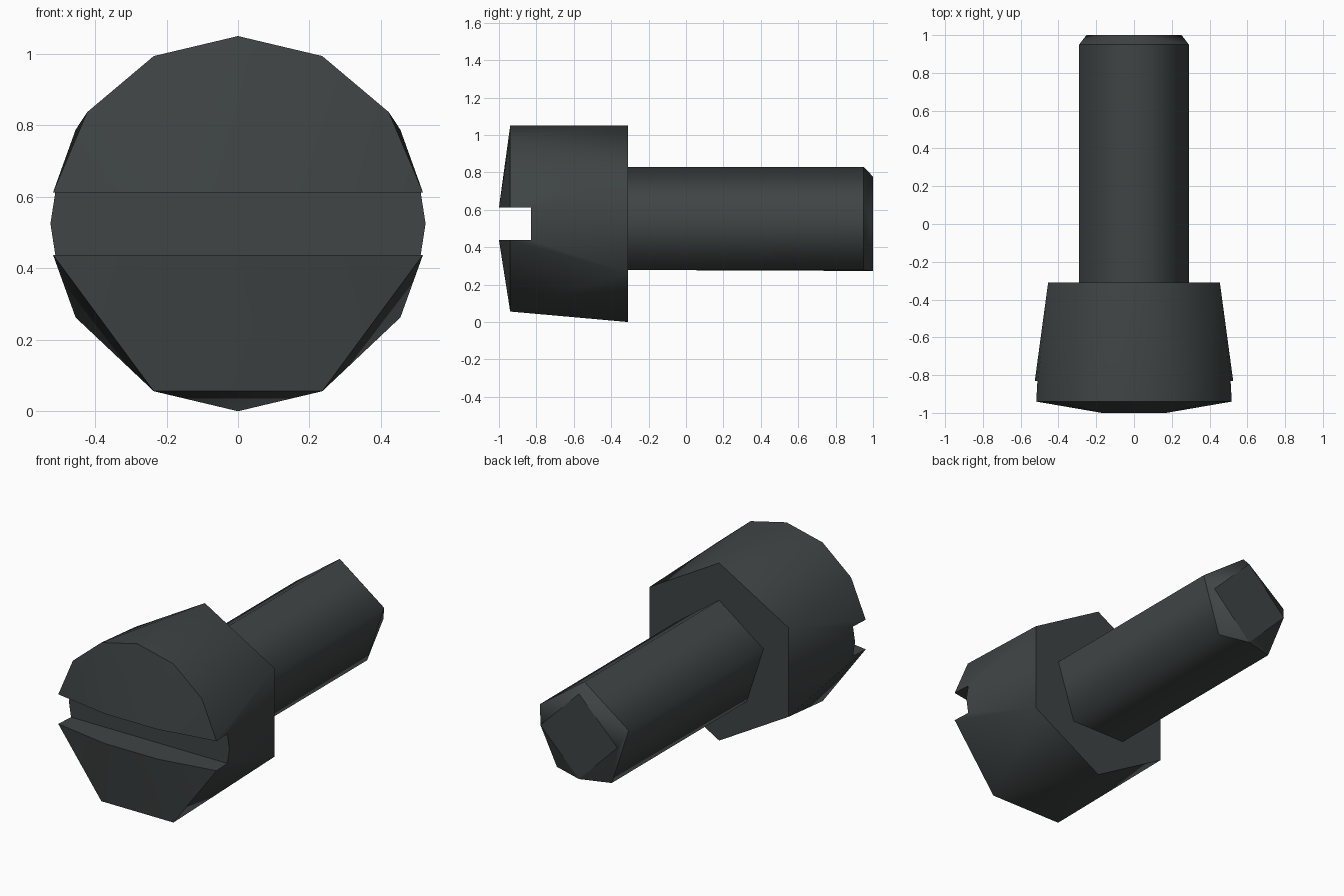
import bpy, bmesh
from math import sin, cos, radians

if "Cube" in bpy.data.objects:
    bpy.data.objects.remove(bpy.data.objects["Cube"])

ZC = 0.525  # height of the screw axis

mat = bpy.data.materials.new("dark_steel")
mat.diffuse_color = (0.05, 0.058, 0.058, 1)
mat.use_nodes = True
mat.node_tree.nodes["Principled BSDF"].inputs["Base Color"].default_value = mat.diffuse_color


def ring(r, y, angles):
    """Points on a circle around the screw axis, angles measured from +x."""
    return [(r * cos(radians(a)), y, ZC + r * sin(radians(a))) for a in angles]


def hull(name, points):
    """Closed convex solid around the points."""
    bm = bmesh.new()
    for p in points:
        bm.verts.new(p)
    res = bmesh.ops.convex_hull(bm, input=bm.verts[:])
    loose = {g for g in res["geom_interior"] + res["geom_unused"]
             if isinstance(g, bmesh.types.BMVert)}
    if loose:
        bmesh.ops.delete(bm, geom=list(loose), context='VERTS')
    bmesh.ops.dissolve_limit(bm, angle_limit=radians(0.5),
                             verts=bm.verts[:], edges=bm.edges[:])
    bmesh.ops.recalc_face_normals(bm, faces=bm.faces[:])
    me = bpy.data.meshes.new(name)
    bm.to_mesh(me)
    bm.free()
    me.materials.append(mat)
    ob = bpy.data.objects.new(name, me)
    bpy.context.collection.objects.link(ob)
    return ob


def shade(ob, sharp_rings=()):
    """Smooth sides, sharp caps, plus sharp edges lying in given y planes."""
    bm = bmesh.new()
    bm.from_mesh(ob.data)
    for f in bm.faces:
        f.smooth = True
    for e in bm.edges:
        on_ring = any(all(abs(v.co.y - y) < 0.002 for v in e.verts)
                      for y in sharp_rings)
        e.smooth = not on_ring and e.calc_face_angle(0) < radians(74)
    bm.to_mesh(ob.data)
    bm.free()


# Head: hexagonal back, many-sided domed front
R, HALF = 0.525, 9.6
head_pts = ring(R, -0.31, range(30, 390, 60))
head_pts += ring(R, -0.94, (90, 63.3, 116.7, 36.5, 143.5, HALF, 180 - HALF,
                            -HALF, 180 + HALF, -63.3, -116.7))
head_pts += ring(R, -0.83, (0, 180))
slot = R * sin(radians(HALF))
head_pts += [(x, -1.0, ZC + z) for x in (-0.17, 0.17) for z in (-slot, slot)]
head = hull("screw_head", head_pts)

# Driver slot cut across the head
cutter = hull("slot_cutter", [(x, y, ZC + z) for x in (-1, 1)
                              for y in (-1.2, -0.83) for z in (-slot, slot)])
cutter.hide_render = True
mod = head.modifiers.new("slot", 'BOOLEAN')
mod.operation, mod.solver, mod.object = 'DIFFERENCE', 'EXACT', cutter
bpy.context.view_layer.objects.active = head
bpy.ops.object.modifier_apply(modifier="slot")
bpy.data.objects.remove(cutter)
shade(head, (-0.94, -0.83, -0.31))

# Shank: five-sided, chamfered to a four-sided tip
five = range(18, 378, 72)
shank = hull("screw_shank", ring(0.305, -0.33, five) + ring(0.305, 0.95, five)
             + ring(0.252, 1.0, (0, 90, 180, 270)))
shade(shank, (0.95, 1.0))
